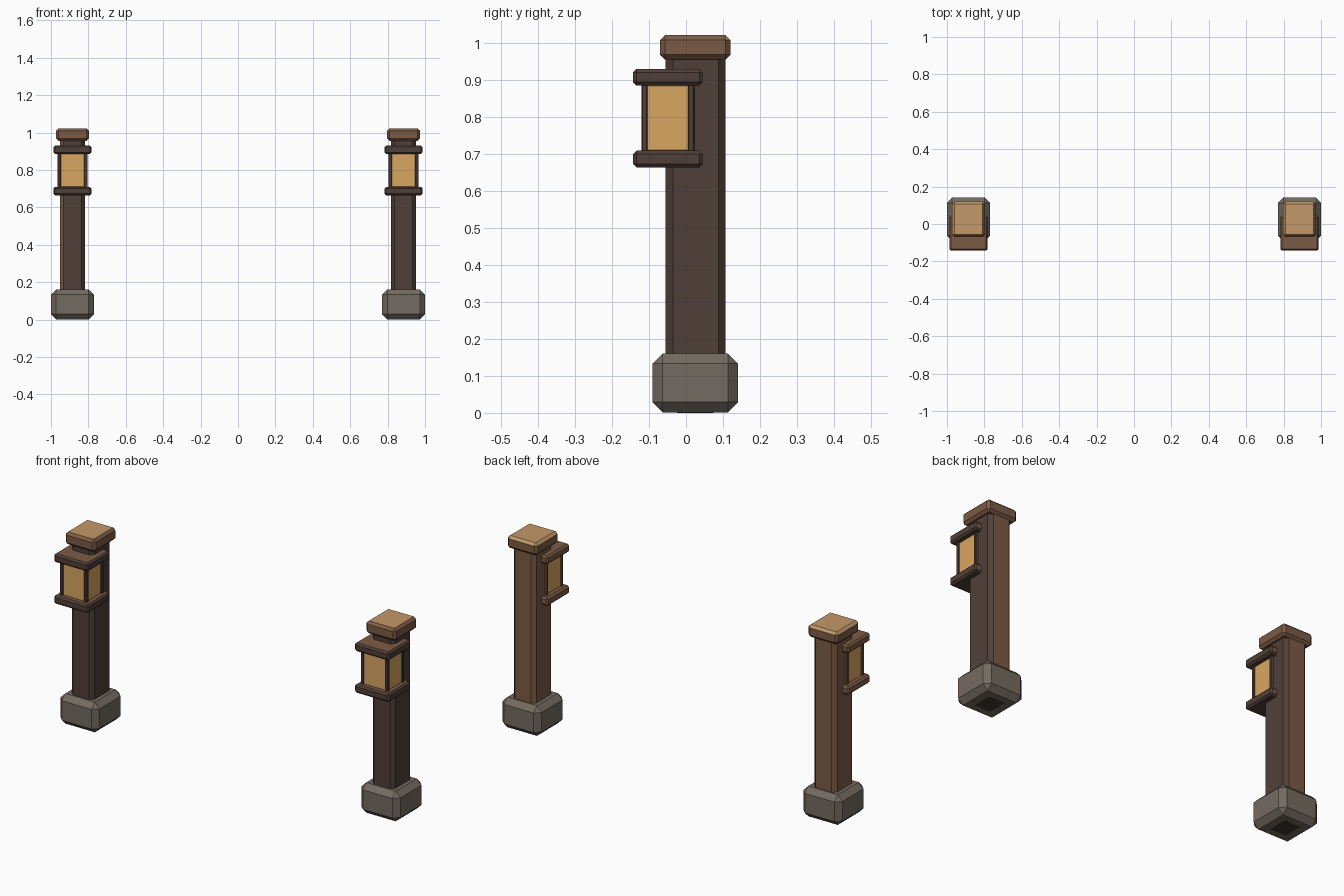
import bpy, bmesh
from mathutils import Vector, Matrix

cube = bpy.data.objects.get("Cube")
if cube:
    bpy.data.objects.remove(cube, do_unlink=True)


def material(name, rgb):
    """Flat material from an sRGB colour given in 0-255."""
    lin = [(c / 255 / 12.92) if c < 11 else ((c / 255 + 0.055) / 1.055) ** 2.4 for c in rgb]
    m = bpy.data.materials.new(name)
    m.use_nodes = True
    m.diffuse_color = (*lin, 1)
    bsdf = m.node_tree.nodes["Principled BSDF"]
    bsdf.inputs["Base Color"].default_value = (*lin, 1)
    bsdf.inputs["Roughness"].default_value = 0.9
    return m


STONE = material("grey stone", (116, 107, 97))
DARK = material("dark wood", (80, 63, 56))
BROWN = material("brown wood", (125, 91, 69))
TAN = material("tan wood", (194, 152, 104))
GLASS = material("amber glass", (218, 166, 98))
HOLE = material("dark underside", (62, 52, 46))

WORN_SIDE = Vector((-1, 1, 1))  # weathered wood is paler towards this direction


def worn(face):
    return face.normal.dot(WORN_SIDE) > 0.1


def worn_top(face):
    return worn(face) and face.normal.z > 0.5


def box(name, center, size, bevel, mats, rule=None):
    """Chamfered box; faces that meet the rule take the second material."""
    bm = bmesh.new()
    bmesh.ops.create_cube(bm, size=1)
    bmesh.ops.transform(bm, matrix=Matrix.Diagonal((*size, 1)), verts=bm.verts)
    if bevel:
        bmesh.ops.bevel(bm, geom=bm.edges[:], offset=bevel, segments=1,
                        profile=0.5, affect='EDGES')
    bm.normal_update()
    for f in bm.faces:
        f.material_index = int(bool(rule and rule(f)))
    mesh = bpy.data.meshes.new(name)
    bm.to_mesh(mesh)
    bm.free()
    for m in mats:
        mesh.materials.append(m)
    ob = bpy.data.objects.new(name, mesh)
    ob.location = center
    bpy.context.collection.objects.link(ob)
    return ob


for side, x in (("right", -0.885), ("left", 0.885)):
    wood = [DARK, BROWN]

    def post_rule(f, side=side):
        # the outer front chamfer of the right post is worn too
        corner = side == "right" and f.normal.x < -0.5 and f.normal.y < -0.5
        return worn(f) or corner

    # Stone foot with a dark patch underneath
    box(side + "_stone_foot", (x, 0.025, 0.081), (0.23, 0.232, 0.16), 0.028, [STONE])
    box(side + "_foot_underside", (x, 0.025, 0.002), (0.09, 0.1, 0.004), 0, [HOLE])

    # Wooden post and its cap
    box(side + "_post", (x, 0.026, 0.53), (0.134, 0.163, 0.9), 0.02, wood, post_rule)
    box(side + "_post_cap", (x, 0.025, 0.989), (0.176, 0.19, 0.066), 0.013,
        [BROWN, TAN], worn_top)

    # Lantern: two plates, amber glass and four corner bars
    for level, z in (("bottom", 0.687), ("top", 0.908)):
        box(f"{side}_lantern_{level}_plate", (x, -0.049, z), (0.204, 0.188, 0.045),
            0.009, wood, worn)
    box(side + "_lantern_glass", (x, -0.049, 0.798), (0.146, 0.13, 0.19), 0.008, [GLASS])
    for end, y in (("front", -0.112), ("back", 0.014)):
        for hand, dx in (("right", -0.071), ("left", 0.071)):
            box(f"{side}_lantern_{end}_{hand}_bar", (x + dx, y, 0.798),
                (0.017, 0.017, 0.19), 0.003, wood, worn)
